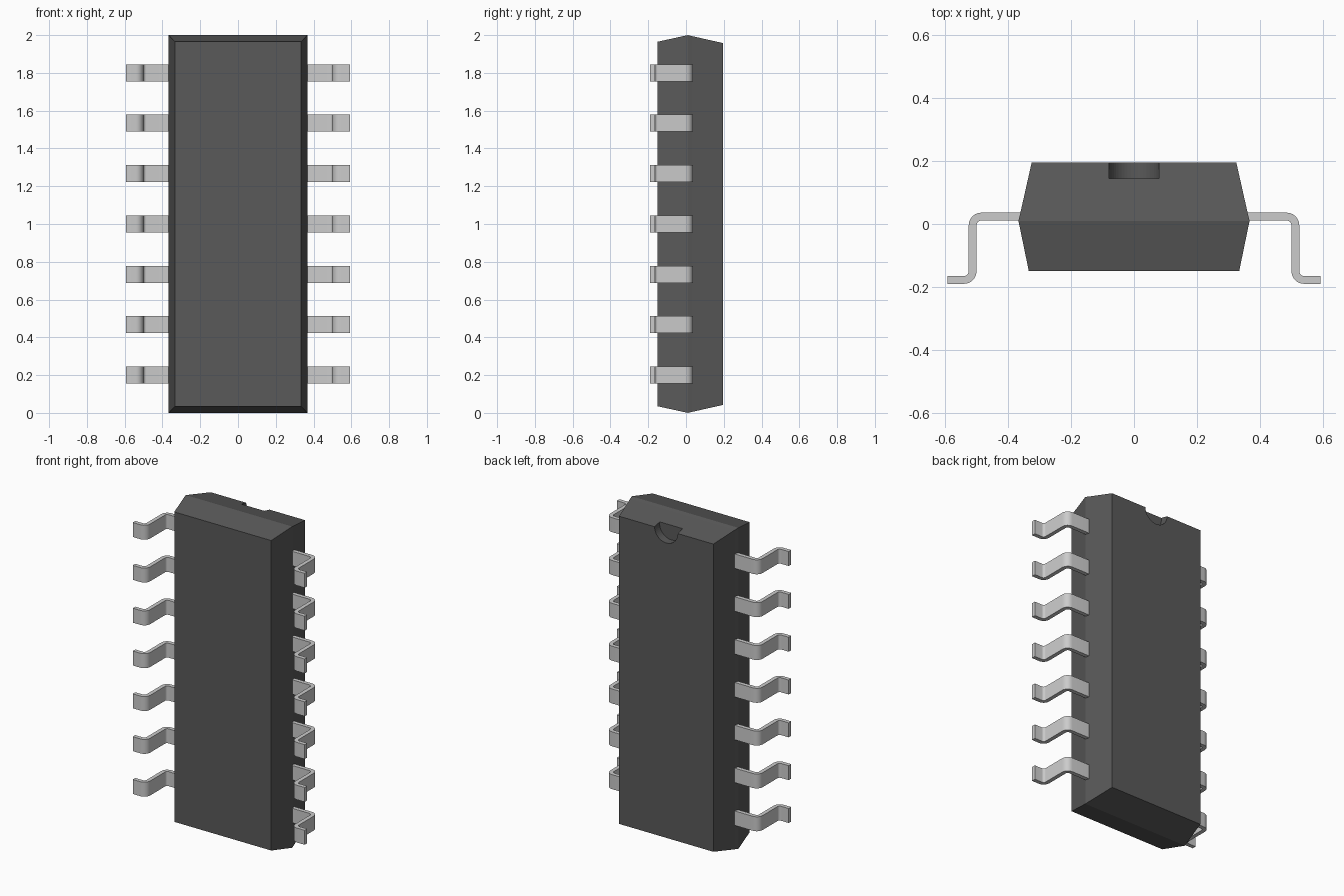
import bpy, bmesh
from math import sin, cos, pi

if "Cube" in bpy.data.objects:
    bpy.data.objects.remove(bpy.data.objects["Cube"])


def colour(obj, name, rgb):
    mat = bpy.data.materials.new(name)
    mat.diffuse_color = (*rgb, 1)
    mat.use_nodes = True
    mat.node_tree.nodes["Principled BSDF"].inputs["Base Color"].default_value = mat.diffuse_color
    obj.data.materials.append(mat)


def mesh_object(name, bm):
    bmesh.ops.recalc_face_normals(bm, faces=bm.faces)
    mesh = bpy.data.meshes.new(name)
    bm.to_mesh(mesh)
    bm.free()
    obj = bpy.data.objects.new(name, mesh)
    bpy.context.collection.objects.link(obj)
    return obj


# Package body: rectangular rings (y, half width, half height) joined front to back
RINGS = [(-0.15, 0.334, 0.965), (0.01, 0.367, 1.0),
         (0.035, 0.361, 0.994), (0.195, 0.325, 0.958)]
bm = bmesh.new()
rings = [[bm.verts.new((sx * w, y, 1 + sz * h))
          for sx, sz in ((-1, -1), (1, -1), (1, 1), (-1, 1))]
         for y, w, h in RINGS]
for a, b in zip(rings, rings[1:]):
    for i in range(4):
        j = (i + 1) % 4
        bm.faces.new((a[i], a[j], b[j], b[i]))
bm.faces.new(rings[0])
bm.faces.new(rings[-1])
body = mesh_object("package_body", bm)
colour(body, "dark_plastic", (0.1, 0.1, 0.1))

# Half-round orientation notch in the back face at the top end
bpy.ops.mesh.primitive_cylinder_add(vertices=48, radius=0.08, depth=0.1,
                                    location=(0, 0.195, 1.958),
                                    rotation=(pi / 2, 0, 0))
cutter = bpy.context.object
cutter.name = "notch_cutter"
cutter.hide_render = True
cut = body.modifiers.new("notch", 'BOOLEAN')
cut.operation, cut.object, cut.solver = 'DIFFERENCE', cutter, 'EXACT'
bpy.context.view_layer.objects.active = body
bpy.ops.object.modifier_apply(modifier=cut.name)
bpy.data.objects.remove(cutter)

# Gull-wing pin: centreline with two rounded bends, as (x, y, normal angle)
THICK, RAD, STEPS = 0.025, 0.0275, 6
TOP, LEG, FOOT = 0.0235, 0.5125, -0.1775
path = [(0.34, TOP, pi / 2)]
for i in range(STEPS + 1):
    t = pi / 2 * (1 - i / STEPS)
    path.append((LEG - RAD + RAD * cos(t), TOP - RAD + RAD * sin(t), t))
for i in range(STEPS + 1):
    t = pi / 2 * i / STEPS
    path.append((LEG + RAD - RAD * cos(t), FOOT + RAD - RAD * sin(t), t))
path.append((0.592, FOOT, pi / 2))


def side(s):
    return [(x + s * cos(t) * THICK / 2, y + s * sin(t) * THICK / 2)
            for x, y, t in path]


bm = bmesh.new()
outline = side(1) + side(-1)[::-1]
face = bm.faces.new([bm.verts.new((x, y, 0.155)) for x, y in outline])
ext = bmesh.ops.extrude_face_region(bm, geom=[face])
bmesh.ops.translate(bm, vec=(0, 0, 0.09),
                    verts=[g for g in ext["geom"] if isinstance(g, bmesh.types.BMVert)])
pins = mesh_object("pins", bm)
colour(pins, "pin_metal", (0.78, 0.78, 0.75))
bpy.ops.object.select_all(action='DESELECT')
pins.select_set(True)
bpy.context.view_layer.objects.active = pins
bpy.ops.object.shade_smooth_by_angle(angle=pi / 6)

# Seven pins per side, mirrored across the body
row = pins.modifiers.new("row", 'ARRAY')
row.count = 7
row.use_relative_offset = False
row.use_constant_offset = True
row.constant_offset_displace = (0, 0, 0.2667)
pins.modifiers.new("both_sides", 'MIRROR').use_axis = (True, False, False)
